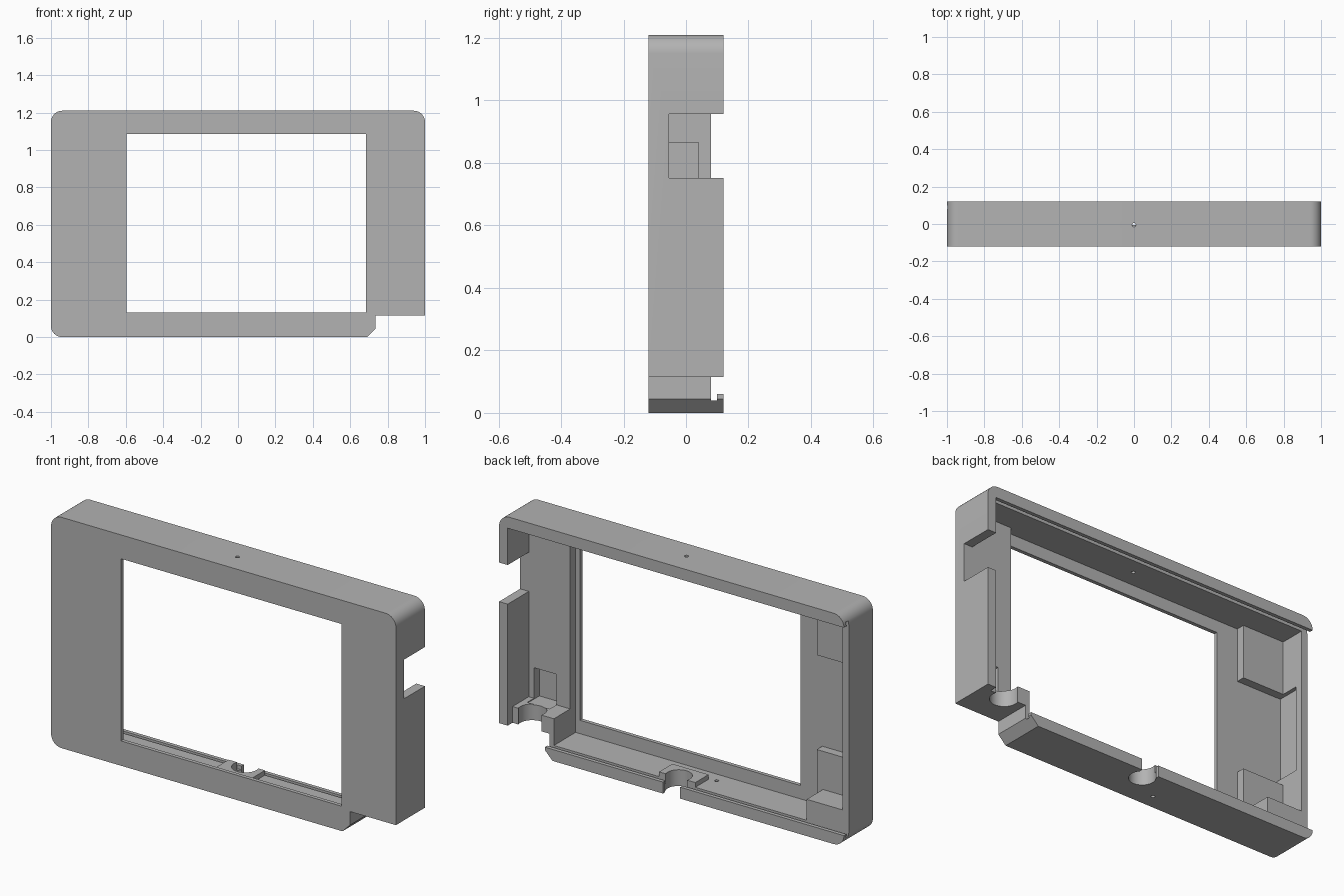
import bpy, bmesh
from math import pi, sin, cos

if "Cube" in bpy.data.objects:
    bpy.data.objects.remove(bpy.data.objects["Cube"])

grey = bpy.data.materials.new("plain_grey")
grey.use_nodes = True
GREY = (0.45, 0.45, 0.45, 1)
grey.diffuse_color = GREY
grey.node_tree.nodes["Principled BSDF"].inputs["Base Color"].default_value = GREY


def finish(bm, name):
    bmesh.ops.recalc_face_normals(bm, faces=bm.faces)
    mesh = bpy.data.meshes.new(name)
    bm.to_mesh(mesh)
    bm.free()
    mesh.materials.append(grey)
    obj = bpy.data.objects.new(name, mesh)
    bpy.context.collection.objects.link(obj)
    return obj


def box(name, x, y, z):
    """Box spanning the given (low, high) ranges."""
    bm = bmesh.new()
    bmesh.ops.create_cube(bm, size=1)
    for v in bm.verts:
        v.co = [r[0] if c < 0 else r[1] for c, r in zip(v.co, (x, y, z))]
    return finish(bm, name)


def prism(name, outline, y):
    """Outline in x and z, extruded along y."""
    bm = bmesh.new()
    face = bm.faces.new([bm.verts.new((px, y[0], pz)) for px, pz in outline])
    new = bmesh.ops.extrude_face_region(bm, geom=[face])["geom"]
    for v in new:
        if isinstance(v, bmesh.types.BMVert):
            v.co.y = y[1]
    return finish(bm, name)


def post(name, x, y, z, radius):
    """Upright cylinder spanning the z range."""
    bm = bmesh.new()
    bmesh.ops.create_cone(bm, cap_ends=True, segments=32, radius1=radius,
                          radius2=radius, depth=z[1] - z[0])
    bmesh.ops.translate(bm, verts=bm.verts, vec=(x, y, sum(z) / 2))
    return finish(bm, name)


def arc(cx, cz, r, start):
    return [(cx + r * cos(start + i * pi / 16), cz + r * sin(start + i * pi / 16))
            for i in range(9)]


def cut(target, cutter):
    mod = target.modifiers.new("cut", "BOOLEAN")
    mod.operation = "DIFFERENCE"
    mod.solver = "EXACT"
    mod.object = cutter
    bpy.context.view_layer.objects.active = target
    bpy.ops.object.modifier_apply(modifier=mod.name)
    bpy.data.objects.remove(cutter)


# Outer shell: three rounded corners, stepped and chamfered fourth corner
R, W, H = 0.06, 1.0, 1.21
outline = (arc(W - R, H - R, R, 0) + arc(R - W, H - R, R, pi / 2)
           + arc(R - W, R, R, pi)
           + [(0.69, 0), (0.735, 0.045), (0.735, 0.115), (W, 0.115)])
frame = prism("frame", outline, (-0.12, 0.12))

# Inner hollow, raised side panel, lid opening, lid groove, window
LOW, HIGH = 0.06, 1.15
for x, y, z in [
    ((-0.965, 0.71), (-0.1, 0.3), (LOW, HIGH)),
    ((0.7, 0.95), (-0.055, 0.3), (0.2, HIGH)),
    ((-1.2, 0.95), (0.08, 0.3), (LOW, HIGH)),
    ((-1.2, 0.95), (0.08, 0.1), (0.04, 1.17)),
    ((-0.595, 0.685), (-0.3, 0.05), (0.13, 1.085)),
    ((0.9, 1.2), (-0.055, 0.3), (0.752, 0.957)),      # side port
    ((-0.985, -0.95), (-0.099, 0.04), (0.41, 0.865)),  # card recess
    ((0.79, 0.92), (-0.1, 0.0), (0.195, 0.36)),       # panel pocket
    ((-0.05, 0.05), (0.07, 0.3), (-0.1, 0.1)),        # cable slot
]:
    cut(frame, box("cutter", x, y, z))

# Round cable cut-outs and pin holes
for x, y, z, r in [
    (0.85, 0.06, (0.05, 0.3), 0.07),
    (0, 0.06, (-0.1, 0.1), 0.065),
    (0, -0.005, (1.1, 1.3), 0.01),
    (-0.15, -0.04, (-0.1, 0.1), 0.01),
]:
    cut(frame, post("cutter", x, y, z, r))

# Corner pads and support block
box("upper_corner_pad", (-0.97, -0.72), (-0.105, -0.055), (0.865, 1.155))
box("lower_corner_pad", (-0.97, -0.72), (-0.105, -0.055), (0.055, 0.37))
box("corner_support_block", (-0.97, -0.756), (-0.105, 0.08), (0.055, 0.17))

# Raised collar around the cable cut-out
collar = box("cable_collar", (-0.11, 0.1), (-0.03, 0.08), (0.055, 0.085))
cut(collar, post("cutter", 0, 0.06, (0, 0.2), 0.065))
cut(collar, box("cutter", (-0.05, 0.05), (0.06, 0.2), (0, 0.2)))

# Smooth only the rounded surfaces
bpy.ops.object.select_all(action="DESELECT")
for obj in (frame, collar):
    obj.select_set(True)
bpy.context.view_layer.objects.active = frame
bpy.ops.object.shade_smooth_by_angle(angle=0.5)
